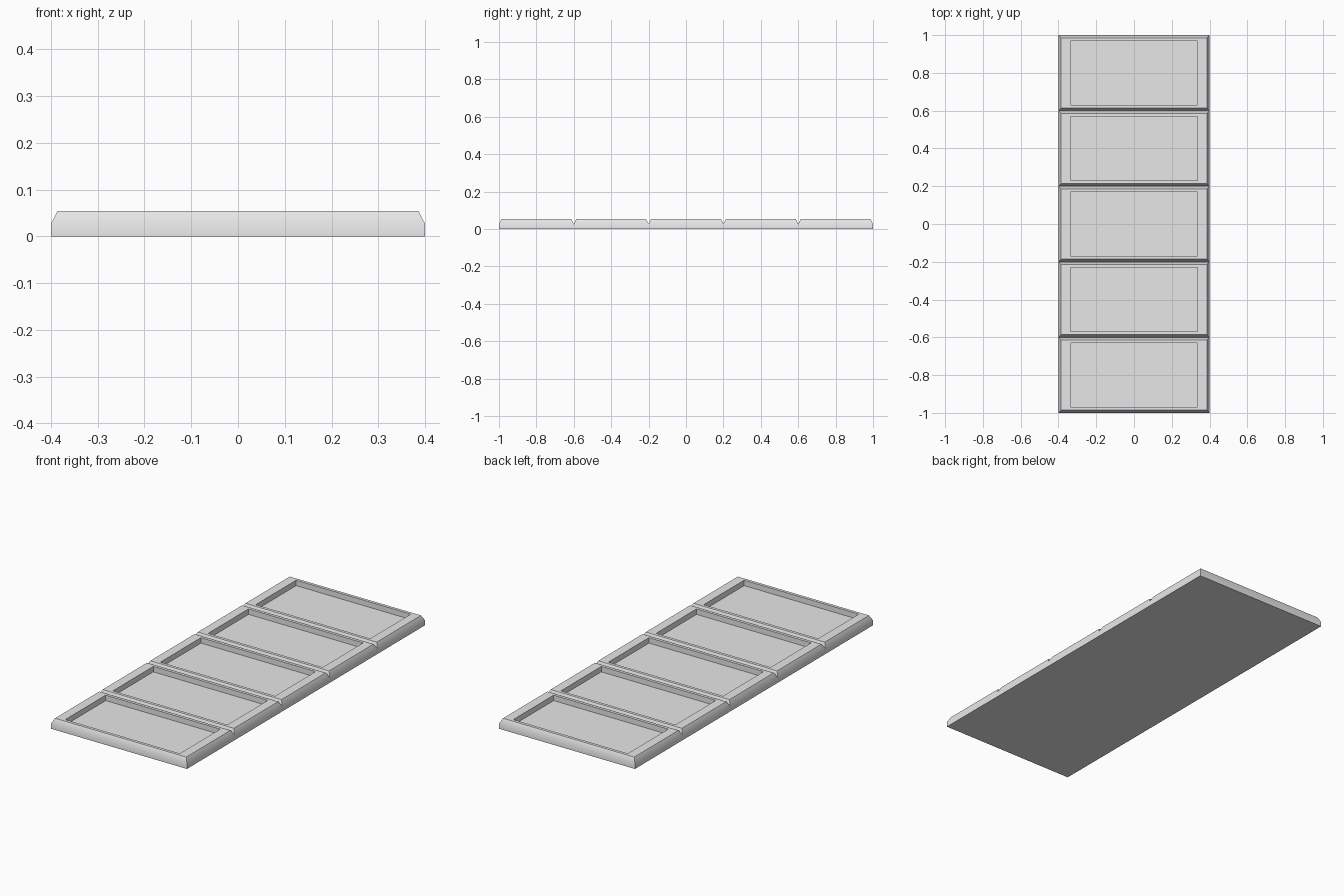
import bpy, bmesh

cube = bpy.data.objects.get("Cube")
if cube:
    bpy.data.objects.remove(cube, do_unlink=True)

TILES = 5
HALF_X, HALF_Y = 0.4, 0.2
TOP, SHOULDER, FLOOR = 0.054, 0.027, 0.025
BEVEL = 0.014

grey = bpy.data.materials.new("light grey")
grey.use_nodes = True
colour = (0.8, 0.8, 0.8, 1)
grey.diffuse_color = colour
grey.node_tree.nodes["Principled BSDF"].inputs["Base Color"].default_value = colour


def ring(bm, hx, hy, z):
    return [bm.verts.new((sx * hx, sy * hy, z))
            for sx, sy in ((-1, -1), (1, -1), (1, 1), (-1, 1))]


def make_tile(name, y):
    # Rings run from the base, up the chamfered side, over the rim, into the recess
    bm = bmesh.new()
    rings = [ring(bm, *r) for r in (
        (HALF_X, HALF_Y, 0),
        (HALF_X, HALF_Y, SHOULDER),
        (HALF_X - BEVEL, HALF_Y - BEVEL, TOP),
        (0.337, 0.17, TOP),
        (0.337, 0.17, FLOOR))]
    for low, high in zip(rings, rings[1:]):
        for i in range(4):
            j = (i + 1) % 4
            bm.faces.new((low[i], low[j], high[j], high[i]))
    bm.faces.new(rings[0][::-1])
    bm.faces.new(rings[-1])
    mesh = bpy.data.meshes.new(name)
    bm.to_mesh(mesh)
    bm.free()
    mesh.materials.append(grey)
    tile = bpy.data.objects.new(name, mesh)
    tile.location.y = y
    bpy.context.collection.objects.link(tile)
    return tile


# Row of recessed panels, front to back
bpy.ops.object.select_all(action="DESELECT")
for k in range(TILES):
    panel = make_tile(f"recessed_panel_{k + 1}", (2 * k - TILES + 1) * HALF_Y)
    panel.select_set(True)
    bpy.context.view_layer.objects.active = panel

# Soften only the shallow bend between side and chamfer
bpy.ops.object.shade_smooth_by_angle(angle=0.55)
